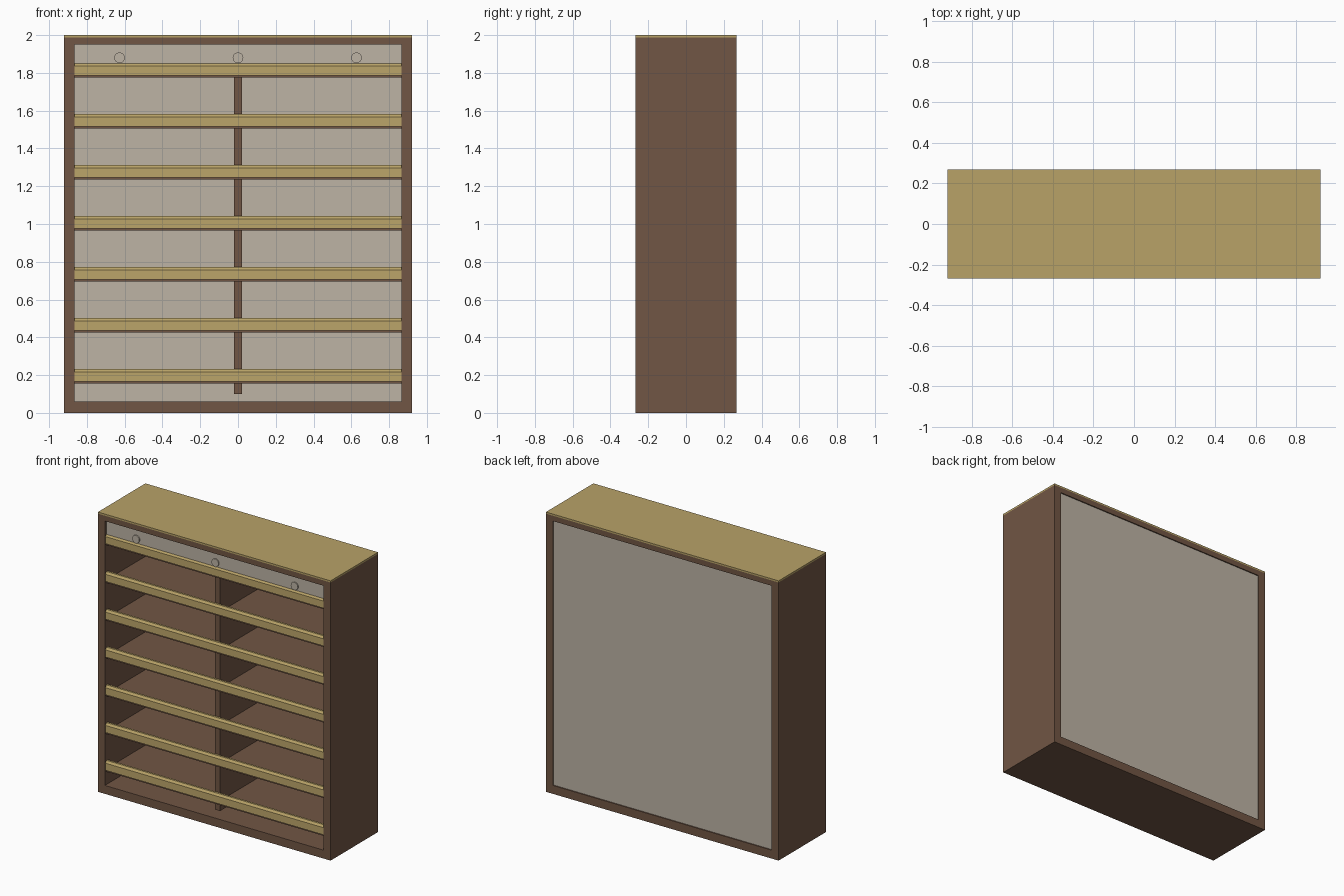
import bpy, math

if "Cube" in bpy.data.objects:
    bpy.data.objects.remove(bpy.data.objects["Cube"])


def material(name, color):
    m = bpy.data.materials.new(name)
    m.diffuse_color = (*color, 1)
    m.use_nodes = True
    m.node_tree.nodes["Principled BSDF"].inputs["Base Color"].default_value = m.diffuse_color
    return m


BROWN = material("dark_wood", (0.165, 0.093, 0.058))
GOLD = material("golden_wood", (0.48, 0.36, 0.137))
GREY = material("pale_panel", (0.51, 0.455, 0.376))


def mesh_object(name, verts, faces, mat):
    me = bpy.data.meshes.new(name)
    me.from_pydata(verts, [], faces)
    me.materials.append(mat)
    ob = bpy.data.objects.new(name, me)
    bpy.context.collection.objects.link(ob)
    return ob


def extrude_x(name, profile, x0, x1, mat):
    """Extrude a (y, z) profile, counter-clockwise seen from +x."""
    n = len(profile)
    verts = [(x, y, z) for x in (x0, x1) for y, z in profile]
    faces = [tuple(reversed(range(n))), tuple(range(n, 2 * n))]
    faces += [(i, (i + 1) % n, n + (i + 1) % n, n + i) for i in range(n)]
    return mesh_object(name, verts, faces, mat)


def box(name, x0, x1, y0, y1, z0, z1, mat):
    return extrude_x(name, [(y0, z0), (y1, z0), (y1, z1), (y0, z1)], x0, x1, mat)


W, IN, D = 0.92, 0.865, 0.268   # outer half width, inner half width, half depth

# cabinet carcass
for side, s in (("left", -1), ("right", 1)):
    a, b = sorted((s * IN, s * W))
    box(side + "_side", a, b, -D, D, 0, 1.988, BROWN)
box("base", -IN, IN, -D, D, 0, 0.06, BROWN)
box("top_board", -IN, IN, -D, D, 1.95, 1.988, BROWN)
box("top_cover", -W, W, -D, D, 1.988, 2.0, GOLD)
box("back_panel", -IN, IN, D - 0.02, D - 0.008, 0.06, 1.95, GREY)

# front fascia under the top, with three round knobs
box("fascia", -IN, IN, -0.252, -0.24, 1.785, 1.95, GREY)
for i, x in enumerate((-0.627, 0, 0.627)):
    bpy.ops.mesh.primitive_cylinder_add(vertices=24, radius=0.028, depth=0.014,
                                        location=(x, -0.253, 1.88),
                                        rotation=(math.pi / 2, 0, 0))
    knob = bpy.context.object
    knob.name = f"fascia_knob_{i + 1}"
    knob.data.materials.append(GREY)
    bpy.ops.object.shade_smooth_by_angle()

# shelves with golden front lips
for i in range(7):
    z = 0.155 + 0.27 * i
    box(f"shelf_{i + 1}", -IN, IN, -0.255, D - 0.02, z, z + 0.018, BROWN)
    extrude_x(f"shelf_lip_{i + 1}",
              [(-0.264, z + 0.012), (-0.235, z + 0.012), (-0.235, z + 0.077),
               (-0.25, z + 0.077), (-0.262, z + 0.062)], -IN, IN, GOLD)

# central divider
box("divider", -0.02, 0.02, -0.232, D - 0.02, 0.10, 1.78, BROWN)
